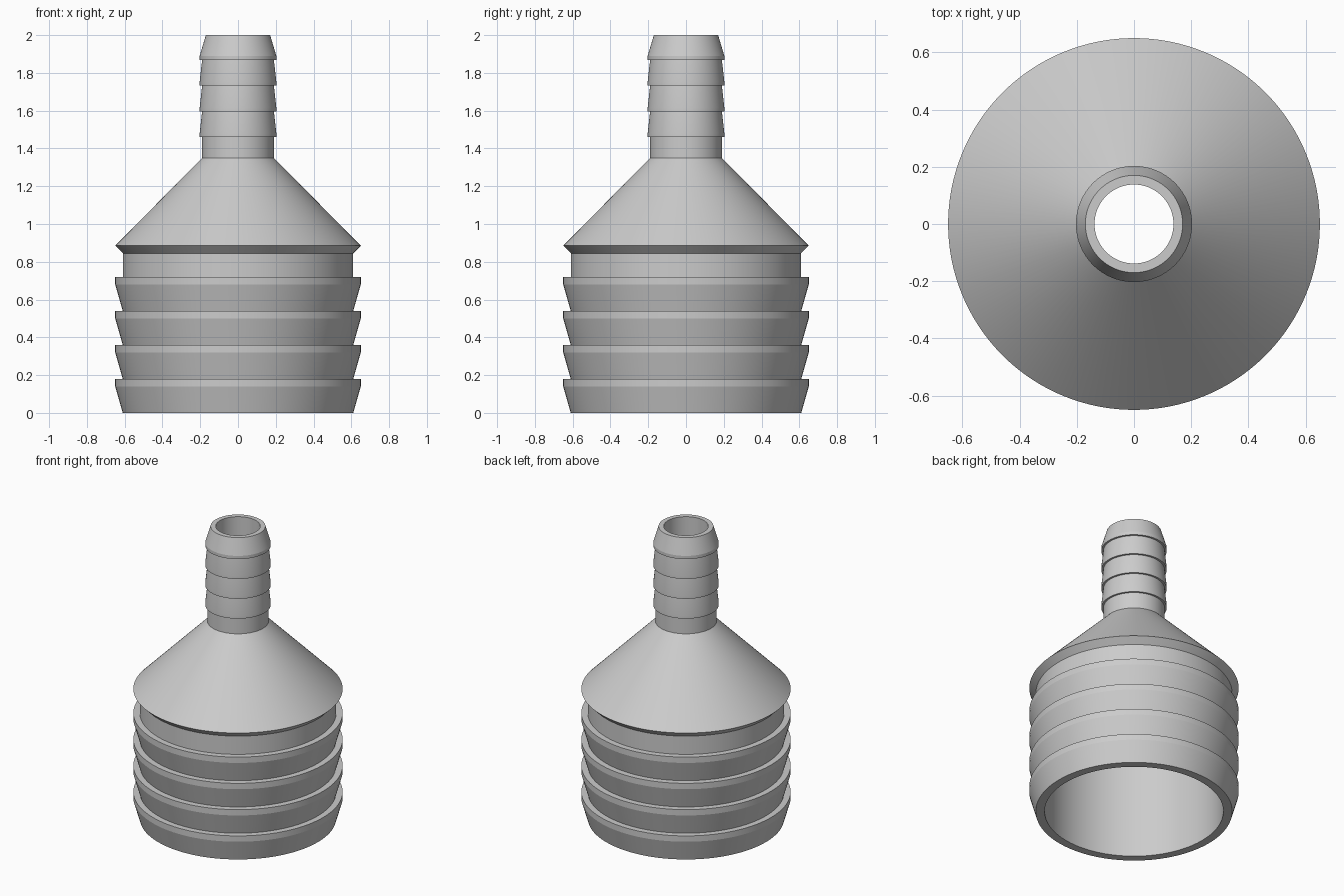
import bpy
import bmesh
import math

cube = bpy.data.objects.get("Cube")
if cube:
    bpy.data.objects.remove(cube, do_unlink=True)

SEGMENTS = 128

# Plain grey plastic
grey = bpy.data.materials.new("light grey")
grey.use_nodes = True
colour = (0.6, 0.6, 0.6, 1.0)
grey.diffuse_color = colour
grey.node_tree.nodes["Principled BSDF"].inputs["Base Color"].default_value = colour


def lathe(name, profile):
    """Revolve a closed (radius, height) outline around the z axis."""
    bm = bmesh.new()
    verts = [bm.verts.new((r, 0, z)) for r, z in profile]
    edges = [bm.edges.new((v, verts[(i + 1) % len(verts)])) for i, v in enumerate(verts)]
    bmesh.ops.spin(bm, geom=verts + edges, cent=(0, 0, 0), axis=(0, 0, 1),
                   angle=math.tau, steps=SEGMENTS, use_merge=True)
    bmesh.ops.remove_doubles(bm, verts=bm.verts, dist=0.0001)
    bmesh.ops.recalc_face_normals(bm, faces=bm.faces)
    mesh = bpy.data.meshes.new(name)
    bm.to_mesh(mesh)
    bm.free()
    mesh.materials.append(grey)
    obj = bpy.data.objects.new(name, mesh)
    bpy.context.collection.objects.link(obj)
    bpy.ops.object.select_all(action="DESELECT")
    obj.select_set(True)
    bpy.context.view_layer.objects.active = obj
    bpy.ops.object.shade_smooth_by_angle(angle=math.radians(15))
    return obj


outline = []

# Wide socket: four barbs that widen upwards
pitch = 0.18
for i in range(4):
    z = i * pitch
    outline += [(0.61, z), (0.65, z + 0.14), (0.65, z + pitch)]

# Plain band, flared collar and cone
outline += [(0.61, 4 * pitch), (0.61, 0.845), (0.65, 0.885), (0.19, 1.35)]

# Narrow spout: barbs that taper upwards
outline.append((0.19, 1.46))
pitch = 0.136
for i in range(3):
    z = 1.46 + i * pitch
    outline += [(0.203, z), (0.203, z + 0.02), (0.19, z + pitch)]
outline += [(0.203, 1.868), (0.203, 1.89), (0.17, 2.0)]

# Hollow bore, from the tip back down to the open base
outline += [(0.138, 2.0), (0.138, 1.33), (0.555, 0.88), (0.555, 0.0)]

lathe("hose_reducer", outline)
